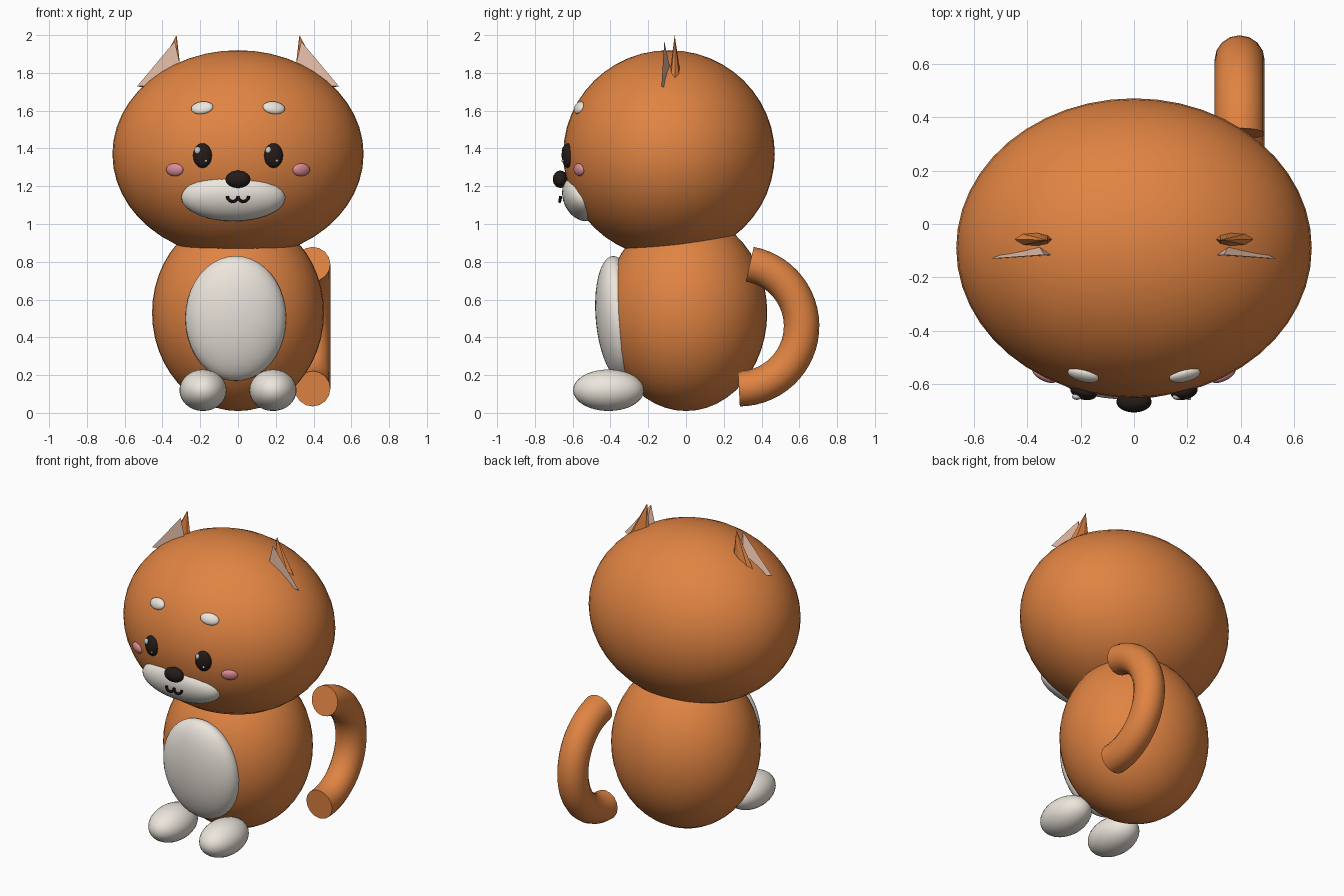
import bpy, bmesh, math
from mathutils import Vector, Matrix

if "Cube" in bpy.data.objects:
    bpy.data.objects.remove(bpy.data.objects["Cube"])


def material(name, rgb):
    m = bpy.data.materials.new(name)
    m.diffuse_color = (*rgb, 1)
    m.use_nodes = True
    m.node_tree.nodes["Principled BSDF"].inputs["Base Color"].default_value = m.diffuse_color
    return m


FUR = material("fur", (0.75, 0.23, 0.055))
CREAM = material("cream", (0.84, 0.79, 0.72))
DARK = material("dark", (0.018, 0.011, 0.009))
PINK = material("pink", (0.72, 0.27, 0.32))
EAR_PINK = material("ear_pink", (0.82, 0.53, 0.40))
SHINE = material("shine", (0.9, 0.9, 0.9))

HEAD_C, HEAD_R = Vector((0, -0.09, 1.37)), Vector((0.665, 0.56, 0.55))


def finish(bm, name, mat, smooth=True):
    bmesh.ops.recalc_face_normals(bm, faces=bm.faces)
    me = bpy.data.meshes.new(name)
    bm.to_mesh(me)
    bm.free()
    me.materials.append(mat)
    for p in me.polygons:
        p.use_smooth = smooth
    ob = bpy.data.objects.new(name, me)
    bpy.context.collection.objects.link(ob)
    return ob


def ellipsoid(name, loc, radii, mat, rot=None, seg=32):
    bm = bmesh.new()
    bmesh.ops.create_uvsphere(bm, u_segments=seg, v_segments=seg // 2, radius=1)
    m = Matrix.Translation(loc) @ (rot or Matrix()) @ Matrix.Diagonal((*radii, 1))
    bmesh.ops.transform(bm, matrix=m, verts=bm.verts)
    return finish(bm, name, mat)


def on_head(name, x, z, radii, mat, roll=0):
    """Ellipsoid lying on the front of the head, facing along its normal."""
    u, w = x / HEAD_R.x, (z - HEAD_C.z) / HEAD_R.z
    y = HEAD_C.y - HEAD_R.y * math.sqrt(1 - u * u - w * w)
    n = Vector((u / HEAD_R.x, (y - HEAD_C.y) / HEAD_R.y ** 2, w / HEAD_R.z))
    rot = n.to_track_quat('-Y', 'Z').to_matrix().to_4x4()
    return ellipsoid(name, (x, y, z), radii, mat, rot @ Matrix.Rotation(roll, 4, 'Y'), 24)


def tube(name, points, radius, mat, sides=16):
    """Round tube with flat ends along a path in any plane."""
    bm = bmesh.new()
    pts = [Vector(p) for p in points]
    d1 = pts[1] - pts[0]
    plane_n = d1.cross(pts[len(pts) // 2] - pts[0]).normalized()
    rings = []
    for i, p in enumerate(pts):
        t = (pts[min(i + 1, len(pts) - 1)] - pts[max(i - 1, 0)]).normalized()
        b = t.cross(plane_n)
        rings.append([bm.verts.new(p + radius * (math.cos(a) * plane_n + math.sin(a) * b))
                      for a in (2 * math.pi * k / sides for k in range(sides))])
    for r, s in zip(rings, rings[1:]):
        for k in range(sides):
            bm.faces.new((r[k], r[(k + 1) % sides], s[(k + 1) % sides], s[k]))
    bm.faces.new(rings[0])
    bm.faces.new(rings[-1])
    ob = finish(bm, name, mat)
    bpy.ops.object.select_all(action='DESELECT')
    ob.select_set(True)
    bpy.context.view_layer.objects.active = ob
    bpy.ops.object.shade_smooth_by_angle(angle=math.radians(40))
    return ob


def spike(name, tip, base, mat, side):
    """Faceted cone from a base polygon to a tip, mirrored by side."""
    bm = bmesh.new()
    flip = lambda p: (p[0] * side, p[1], p[2])
    top = bm.verts.new(flip(tip))
    ring = [bm.verts.new(flip(p)) for p in base]
    bm.faces.new(ring)
    for a, b in zip(ring, ring[1:] + ring[:1]):
        bm.faces.new((a, b, top))
    return finish(bm, name, mat, False)


# Head, body and belly patch
ellipsoid("head", HEAD_C, HEAD_R, FUR, seg=48)
ellipsoid("body", (0, 0, 0.53), (0.455, 0.43, 0.52), FUR, seg=48)
ellipsoid("belly", (-0.012, -0.36, 0.5), (0.267, 0.118, 0.332), CREAM,
          Matrix.Rotation(math.radians(5), 4, 'X'), 40)

# Muzzle and nose
ellipsoid("muzzle", (-0.025, -0.55, 1.14), (0.276, 0.1, 0.13), CREAM,
          Matrix.Rotation(math.radians(25), 4, 'X'))
ellipsoid("nose", (0, -0.665, 1.237), (0.066, 0.04, 0.046), DARK, seg=24)

for side, label in ((-1, "left"), (1, "right")):
    # Feet
    ellipsoid(f"foot_{label}", (side * 0.185, -0.41, 0.12), (0.125, 0.188, 0.11), CREAM)
    # Eyes with two highlights, both lit from the same side
    ex = side * 0.188
    on_head(f"eye_{label}", ex, 1.362, (0.051, 0.03, 0.065), DARK)
    ellipsoid(f"eye_shine_{label}", (ex - 0.026, -0.646, 1.39), (0.018, 0.012, 0.02), SHINE, seg=12)
    ellipsoid(f"eye_glint_{label}", (ex + 0.018, -0.652, 1.335), (0.008, 0.007, 0.008), SHINE, seg=12)
    # Brows and cheeks
    on_head(f"brow_{label}", side * 0.19, 1.615, (0.06, 0.022, 0.036), CREAM, side * math.radians(6))
    on_head(f"cheek_{label}", side * 0.335, 1.287, (0.05, 0.02, 0.034), PINK)
    # Half of the curved mouth
    tube(f"mouth_{label}",
         [(side * 0.028 + 0.028 * math.cos(a), -0.663 - 0.006 * math.sin(-a),
           1.147 + 0.028 * math.sin(a))
          for a in (math.pi + math.pi * i / 10 for i in range(11))], 0.008, DARK, 8)
    # Ears
    rim = [(0.38 + 0.085 * math.cos(a), -0.057 + 0.036 * math.sin(a), 1.74)
           for a in (math.pi * k / 4 for k in range(8))]
    spike(f"ear_{label}", (0.325, -0.06, 2.0), rim, FUR, side)
    spike(f"inner_ear_{label}", (0.335, -0.115, 1.967),
          [(0.535, -0.13, 1.728), (0.285, -0.118, 1.75), (0.37, -0.06, 1.71)], EAR_PINK, side)

# Tail, a curved tube beside the back
tube("tail", [(0.395, 0.28 + 0.332 * math.cos(a), 0.46 + 0.332 * math.sin(a))
              for a in (math.radians(-90 + 170 * i / 28) for i in range(29))], 0.094, FUR)
